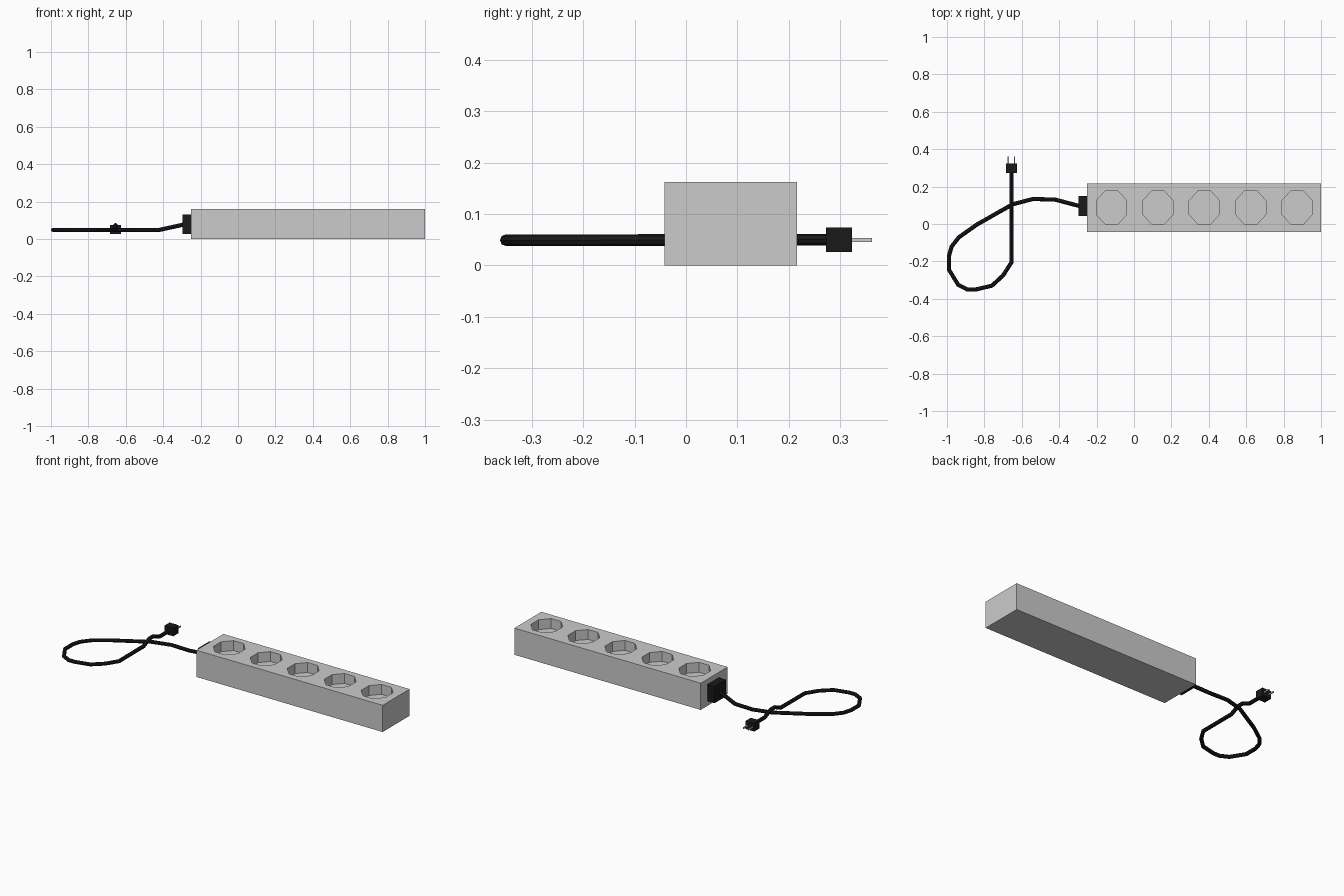
import bpy, bmesh, math
from mathutils import Matrix, Vector

if "Cube" in bpy.data.objects:
    bpy.data.objects.remove(bpy.data.objects["Cube"])

black = bpy.data.materials.new("black_rubber")
black.diffuse_color = (0.01, 0.01, 0.01, 1)
black.use_nodes = True
black.node_tree.nodes["Principled BSDF"].inputs["Base Color"].default_value = black.diffuse_color


def finish(name, bm, mat=None):
    mesh = bpy.data.meshes.new(name)
    bm.to_mesh(mesh)
    bm.free()
    obj = bpy.data.objects.new(name, mesh)
    bpy.context.collection.objects.link(obj)
    if mat:
        mesh.materials.append(mat)
    return obj


def box(name, lo, hi, mat=None):
    lo, hi = Vector(lo), Vector(hi)
    bm = bmesh.new()
    m = Matrix.Translation((lo + hi) / 2) @ Matrix.Diagonal((*(hi - lo), 1))
    bmesh.ops.create_cube(bm, size=1, matrix=m)
    return finish(name, bm, mat)


# Power strip housing
housing = box("housing", (-0.25, -0.042, 0), (1.0, 0.216, 0.162))

# Five octagonal socket recesses
bm = bmesh.new()
r = 0.5 / math.cos(math.pi / 8)
for i in range(5):
    m = (Matrix.Translation((-0.12 + 0.248 * i, 0.088, 0.152))
         @ Matrix.Diagonal((0.162, 0.178, 0.10, 1))
         @ Matrix.Rotation(math.pi / 8, 4, 'Z'))
    bmesh.ops.create_cone(bm, cap_ends=True, segments=8, radius1=r,
                          radius2=r, depth=1, matrix=m)
cutter = finish("socket_cutter", bm)
cutter.hide_render = True
mod = housing.modifiers.new("sockets", 'BOOLEAN')
mod.operation = 'DIFFERENCE'
mod.solver = 'EXACT'
mod.object = cutter
bpy.context.view_layer.objects.active = housing
bpy.ops.object.modifier_apply(modifier=mod.name)
bpy.data.objects.remove(cutter)

# Cable collar on the end of the housing
box("cable_collar", (-0.297, 0.043, 0.028), (-0.25, 0.15, 0.13), black)

# Looped cable, hopping over itself where it crosses
flat = [(-0.42, 0.13), (-0.54, 0.134), (-0.65, 0.105), (-0.84, -0.003),
        (-0.935, -0.07), (-0.975, -0.12), (-0.989, -0.17), (-0.989, -0.245),
        (-0.94, -0.325), (-0.89, -0.351), (-0.85, -0.351), (-0.76, -0.33),
        (-0.70, -0.275), (-0.655, -0.205)]
path = [(-0.28, 0.093, 0.08)] + [(x, y, 0.049) for x, y in flat]
path += [(-0.655, 0.03, 0.05), (-0.655, 0.085, 0.075), (-0.655, 0.125, 0.075),
         (-0.655, 0.18, 0.05), (-0.655, 0.28, 0.05)]
curve = bpy.data.curves.new("cable", 'CURVE')
curve.dimensions = '3D'
curve.bevel_depth = 0.0112
curve.bevel_resolution = 2
curve.use_fill_caps = True
spline = curve.splines.new('POLY')
spline.points.add(len(path) - 1)
for p, co in zip(spline.points, path):
    p.co = (*co, 1)
spline.use_smooth = False
curve.materials.append(black)
bpy.context.collection.objects.link(bpy.data.objects.new("cable", curve))

# Plug with two flat prongs
box("plug", (-0.685, 0.272, 0.026), (-0.625, 0.323, 0.074), black)
for side, x in (("left", -0.672), ("right", -0.638)):
    box("prong_" + side, (x - 0.003, 0.315, 0.045), (x + 0.003, 0.362, 0.053))
